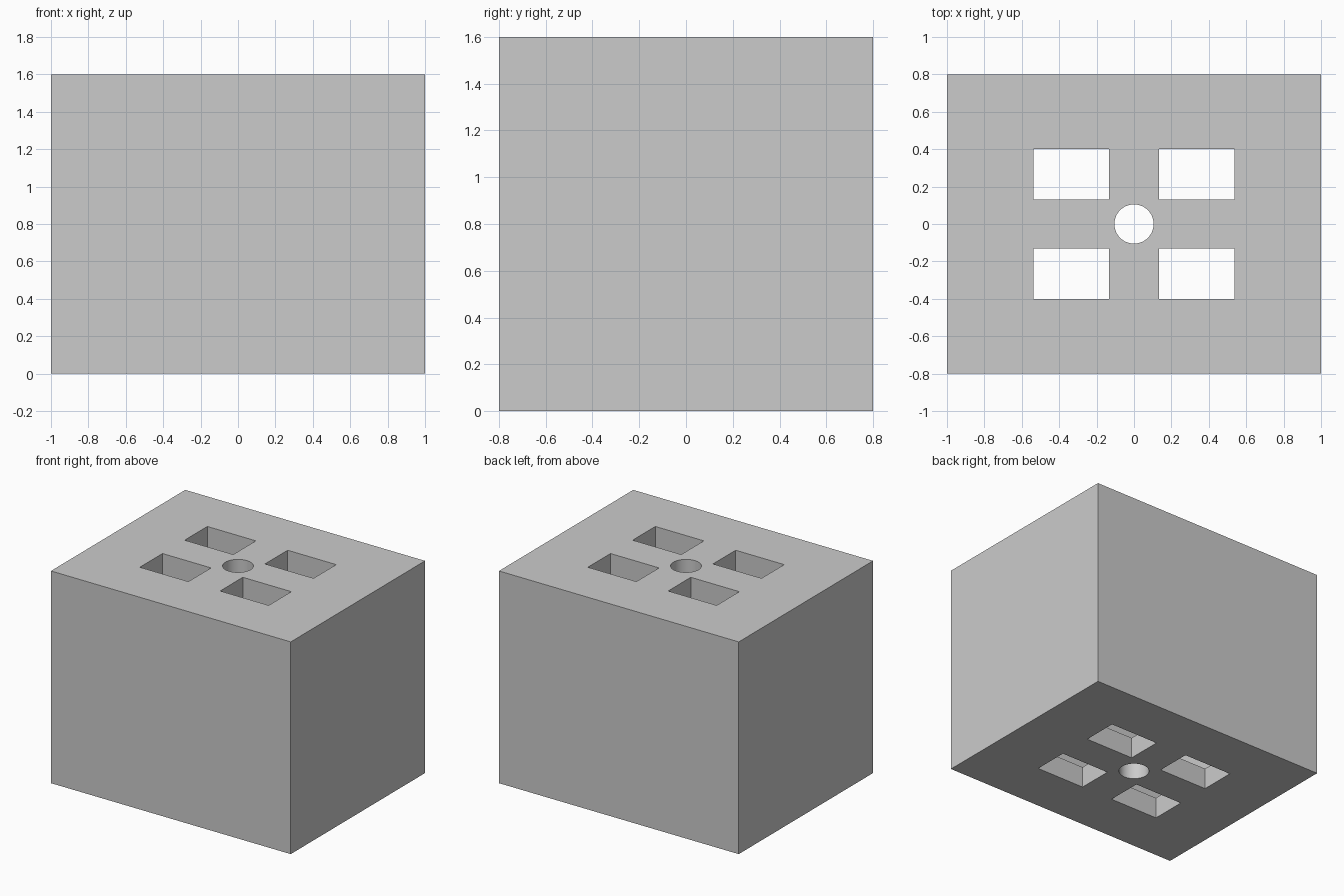
import bpy

if "Cube" in bpy.data.objects:
    bpy.data.objects.remove(bpy.data.objects["Cube"])

W, D, H, WALL = 2.0, 1.6, 1.6, 0.16


def box(name, size, loc):
    bpy.ops.mesh.primitive_cube_add(size=1, location=loc)
    ob = bpy.context.object
    ob.name = name
    ob.scale = size
    bpy.ops.object.transform_apply(location=False, rotation=False, scale=True)
    return ob


# Outer block and the closed cavity inside it
block = box("hollow_block", (W, D, H), (0, 0, H / 2))
cutters = [box("cavity_cutter", (W - 2 * WALL, D - 2 * WALL, H - 2 * WALL), (0, 0, H / 2))]

# Four rectangular holes through top and bottom
for sx in (-1, 1):
    for sy in (-1, 1):
        cutters.append(box("cell_cutter", (0.405, 0.27, H + 0.4),
                           (sx * 0.335, sy * 0.267, H / 2)))

# Round centre hole through top and bottom
bpy.ops.mesh.primitive_cylinder_add(vertices=48, radius=0.105, depth=H + 0.4,
                                    location=(0, 0, H / 2))
bpy.context.object.name = "centre_hole_cutter"
cutters.append(bpy.context.object)

# Cut everything out of the block, then discard the cutters
bpy.context.view_layer.objects.active = block
for c in cutters:
    c.hide_render = True
    mod = block.modifiers.new("cut", "BOOLEAN")
    mod.operation = "DIFFERENCE"
    mod.solver = "EXACT"
    mod.object = c
    bpy.ops.object.modifier_apply(modifier=mod.name)
    bpy.data.objects.remove(c)

# Smooth the round hole, keep edges sharp
bpy.ops.object.select_all(action="DESELECT")
block.select_set(True)
bpy.ops.object.shade_smooth_by_angle()
